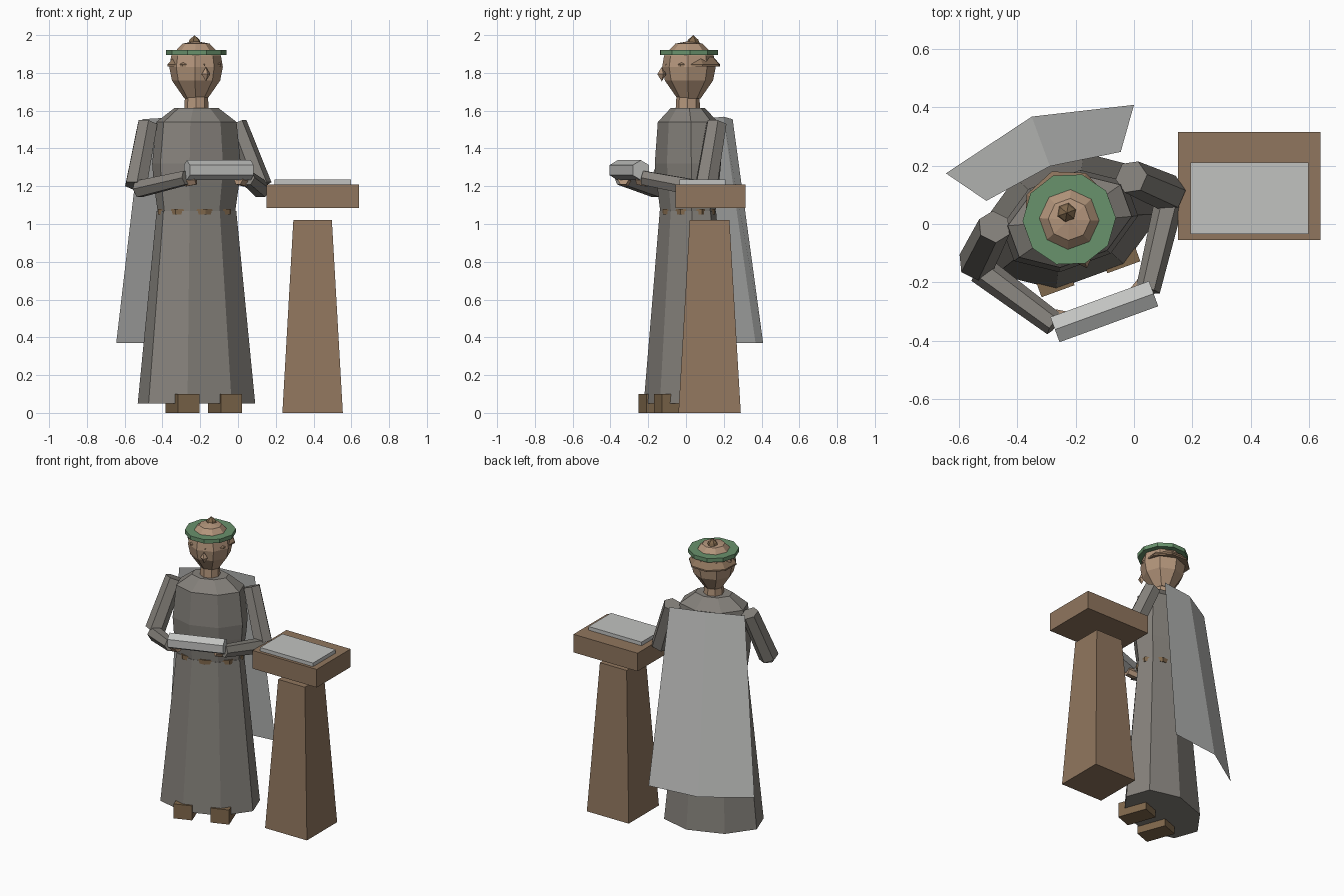
import bpy, bmesh, math
from mathutils import Matrix, Vector

if "Cube" in bpy.data.objects:
    bpy.data.objects.remove(bpy.data.objects["Cube"])


def material(name, r, g, b):
    m = bpy.data.materials.new(name)
    lin = [((c / 255 + 0.055) / 1.055) ** 2.4 for c in (r, g, b)]
    m.diffuse_color = (*lin, 1)
    m.use_nodes = True
    m.node_tree.nodes["Principled BSDF"].inputs["Base Color"].default_value = m.diffuse_color
    return m


ROBE = material("robe_grey", 134, 130, 124)
PALE = material("pale_cloth", 193, 194, 192)
SKIN = material("skin", 180, 150, 124)
WOOD = material("wood_brown", 144, 118, 94)
LEATHER = material("leather_brown", 128, 104, 76)
GREEN = material("hat_green", 105, 146, 108)

# The figure stands left of the centre and is turned 20 degrees
FIGURE = Matrix.Translation((-0.22, 0.01, 0)) @ Matrix.Rotation(math.radians(20), 4, 'Z')
WORLD = Matrix.Identity(4)


def finish(name, bm, mat, matrix, solid=True):
    bmesh.ops.remove_doubles(bm, verts=bm.verts, dist=1e-5)
    if solid:
        bmesh.ops.recalc_face_normals(bm, faces=bm.faces)
    bm.transform(matrix)
    me = bpy.data.meshes.new(name)
    bm.to_mesh(me)
    bm.free()
    me.materials.append(mat)
    ob = bpy.data.objects.new(name, me)
    bpy.context.collection.objects.link(ob)
    return ob


def loft(name, mat, rings, n, turn=0.0, centre=(0, 0), matrix=FIGURE):
    """Stack of n-sided elliptical rings (z, half width, half depth)."""
    bm = bmesh.new()
    loops = []
    for z, a, b in rings:
        angles = [math.radians(turn) + 2 * math.pi * i / n for i in range(n)]
        loops.append([bm.verts.new((centre[0] + a * math.cos(t),
                                    centre[1] + b * math.sin(t), z)) for t in angles])
    for lo, hi in zip(loops, loops[1:]):
        for i in range(n):
            j = (i + 1) % n
            bm.faces.new((lo[i], lo[j], hi[j], hi[i]))
    if rings[0][1] > 0:
        bm.faces.new(loops[0][::-1])
    if rings[-1][1] > 0:
        bm.faces.new(loops[-1])
    return finish(name, bm, mat, matrix)


def limb(name, mat, p, q, r1, r2, n=6, turn=0.0):
    """Tapered prism between two points of the figure."""
    p, q = Vector(p), Vector(q)
    d = q - p
    aim = FIGURE @ Matrix.Translation(p) @ d.to_track_quat('Z', 'Y').to_matrix().to_4x4()
    return loft(name, mat, [(0, r1, r1), (d.length, r2, r2)], n, turn, matrix=aim)


def box(name, mat, lo, hi, matrix=WORLD):
    bm = bmesh.new()
    bmesh.ops.create_cube(bm, size=1)
    lo, hi = Vector(lo), Vector(hi)
    for v in bm.verts:
        v.co = Vector([(lo[k] + hi[k]) / 2 + v.co[k] * (hi[k] - lo[k]) for k in range(3)])
    return finish(name, bm, mat, matrix)


# Robe: skirt, torso and rope belt whose corners just show
loft("robe_skirt", ROBE, [(0.05, 0.325, 0.22), (1.07, 0.222, 0.138)], 8, 22.5)
loft("robe_torso", ROBE, [(1.06, 0.215, 0.135), (1.22, 0.238, 0.155), (1.32, 0.245, 0.165),
                          (1.54, 0.222, 0.15), (1.615, 0.12, 0.085)], 8, 22.5)
loft("belt", LEATHER, [(1.05, 0.216, 0.138), (1.08, 0.216, 0.138)], 8)

# Neck and head, with nose and a small tuft on the crown
loft("neck", SKIN, [(1.59, 0.066, 0.066), (1.69, 0.06, 0.06)], 8, 22.5)
loft("head", SKIN, [(1.665, 0.062, 0.062), (1.76, 0.128, 0.128), (1.83, 0.142, 0.142),
                    (1.89, 0.132, 0.132), (1.925, 0.1, 0.1), (1.955, 0.072, 0.072),
                    (1.968, 0, 0)], 8, 22.5, (0, 0.006))
loft("nose", SKIN, [(1.755, 0, 0), (1.793, 0.024, 0.025), (1.832, 0, 0)], 4, 0, (0, -0.147))
loft("crown_tuft", LEATHER, [(1.95, 0.037, 0.037), (1.975, 0.028, 0.028), (2.0, 0, 0)],
     6, 0, (0, 0.03))

# Hair fringe set back on the head, and the flat hat ring
loft("hair_fringe", WOOD, [(1.835, 0.153, 0.153), (1.845, 0.153, 0.153), (1.885, 0.115, 0.115)],
     8, 0, (0, 0.028))
loft("hat_brim", GREEN, [(1.895, 0.16, 0.16), (1.922, 0.16, 0.16)], 10, 18, (0, 0.006))

# Arms folded forward into a pale muff, and shoes
for side, s in (("left", -1), ("right", 1)):
    limb(side + "_upper_arm", ROBE, (s * 0.25, 0.07, 1.53), (s * 0.35, -0.025, 1.2), 0.058, 0.064)
    limb(side + "_forearm", ROBE, (s * 0.345, -0.05, 1.185), (s * 0.17, -0.315, 1.245), 0.05, 0.042)
    limb(side + "_hand", SKIN, (s * 0.17, -0.29, 1.225), (s * 0.12, -0.32, 1.235), 0.03, 0.03)
    box(side + "_shoe", LEATHER, (s * 0.12 - 0.06, -0.212, 0), (s * 0.12 + 0.06, -0.012, 0.1), FIGURE)
limb("muff", PALE, (-0.175, -0.332, 1.285), (0.185, -0.332, 1.285), 0.053, 0.053, 6, 30).name = "muff"

# Cape: one folded sheet hanging off the back
bm = bmesh.new()
top = [bm.verts.new(c) for c in ((-0.245, 0.163, 1.555), (0, 0.2, 1.568), (0.245, 0.163, 1.555))]
hem = [bm.verts.new(c) for c in ((-0.343, 0.299, 0.37), (0, 0.381, 0.37), (0.343, 0.299, 0.37))]
for i in range(2):
    bm.faces.new((top[i], top[i + 1], hem[i + 1], hem[i]))
finish("cape", bm, PALE, FIGURE, solid=False)

# Lectern: tapered post, floating desk and a sheet of paper
R2 = math.sqrt(2)
loft("lectern_post", WOOD, [(0, 0.16 * R2, 0.165 * R2), (1.02, 0.102 * R2, 0.105 * R2)],
     4, 45, (0.395, 0.125), WORLD)
box("lectern_desk", WOOD, (0.15, -0.055, 1.085), (0.64, 0.315, 1.21))
box("paper", PALE, (0.193, -0.035, 1.21), (0.598, 0.21, 1.235))
